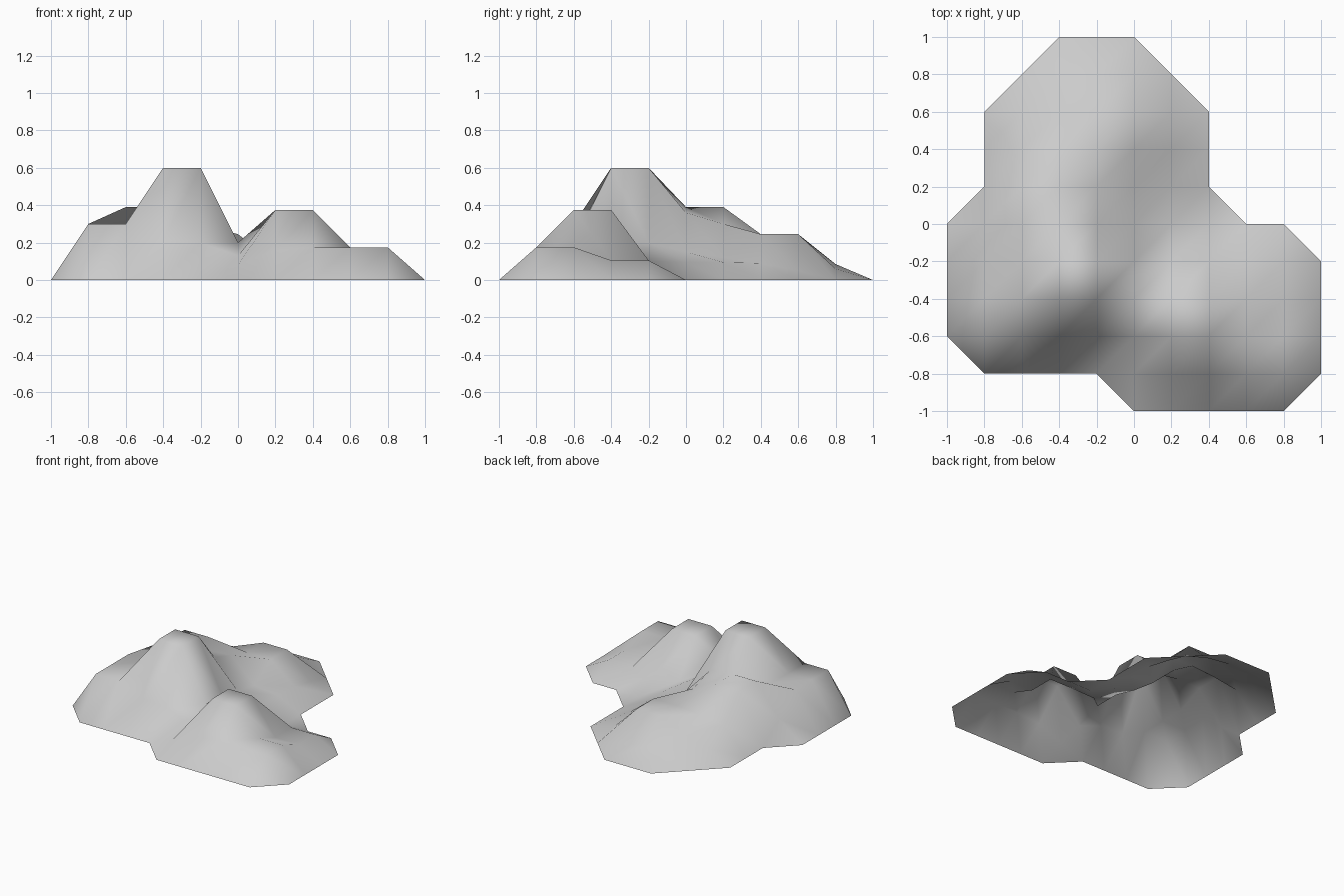
import bpy
import bmesh

# Remove the default object
default_cube = bpy.data.objects.get("Cube")
if default_cube:
    bpy.data.objects.remove(default_cube, do_unlink=True)

STEP = 0.2

# Cross-sections of the hills from front to back: first column, heights in percent
PROFILES = [
    (5, [0] * 5),
    (1, [0, 0, 0, 0, 8, 16, 17.5, 17.5, 17.5, 0]),
    (0, [0, 30, 30, 21.5, 20, 13, 37.5, 37.5, 17.5, 17.5, 0]),
    (0, [0, 30, 30, 60, 60, 20, 37.5, 37.5, 10.5, 10.5, 0]),
    (0, [0, 30, 30, 60, 60, 20, 10, 10.5, 10.5, 10.5, 0]),
    (0, [0, 15, 39, 39, 36, 15, 9.5, 0, 0, 0]),
    (1, [0, 39, 39, 30, 12, 9.5, 0]),
    (1, [0, 20, 23, 24.5, 24.5, 9, 0]),
    (1, [0, 10, 16, 24.5, 24.5, 5, 0]),
    (2, [0, 8, 8.5, 6, 0]),
    (3, [0] * 3),
]


def make_material(name, colour):
    material = bpy.data.materials.new(name)
    material.use_nodes = True
    material.diffuse_color = colour
    for node in material.node_tree.nodes:
        if node.type == "BSDF_PRINCIPLED":
            node.inputs["Base Color"].default_value = colour
    return material


def build_terrain(name, profiles, material):
    bm = bmesh.new()
    grid = {}
    for row, (first, heights) in enumerate(profiles):
        for column, height in enumerate(heights, first):
            position = (column * STEP - 1, row * STEP - 1, height / 100)
            grid[column, row] = bm.verts.new(position)

    # Join neighbouring points; cells with one missing corner become triangles
    size = len(profiles) - 1
    for row in range(size):
        for column in range(size):
            corners = [(column, row), (column + 1, row),
                       (column + 1, row + 1), (column, row + 1)]
            present = [grid[corner] for corner in corners if corner in grid]
            if len(present) >= 3:
                bm.faces.new(present)

    for face in bm.faces:
        face.smooth = True
    mesh = bpy.data.meshes.new(name)
    bm.to_mesh(mesh)
    bm.free()
    mesh.materials.append(material)
    terrain = bpy.data.objects.new(name, mesh)
    bpy.context.collection.objects.link(terrain)
    return terrain


# Open-bottomed group of rolling hills
stone_grey = make_material("stone_grey", (0.6, 0.6, 0.6, 1))
build_terrain("hill_terrain", PROFILES, stone_grey)
